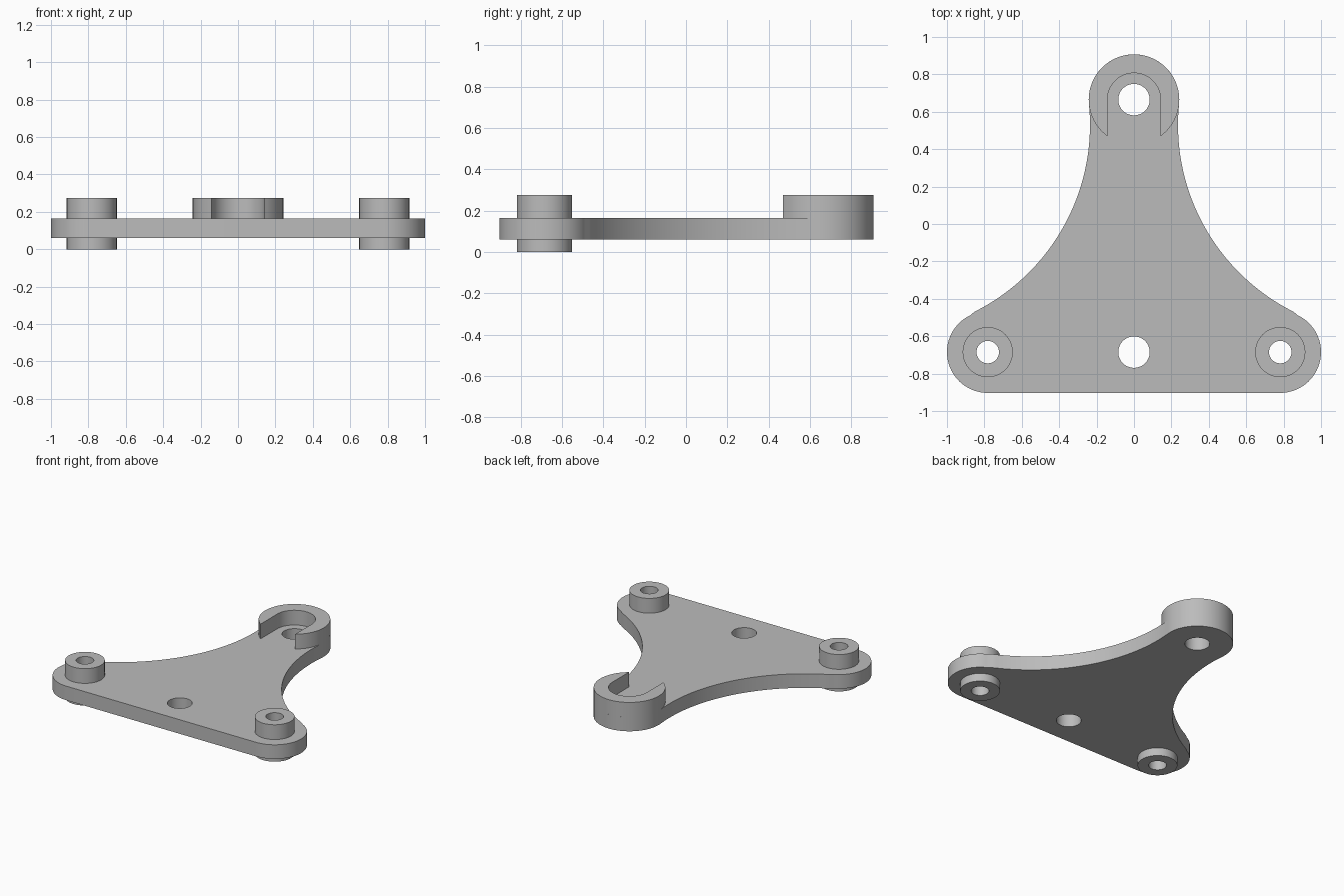
import bpy
import bmesh
from math import acos, atan2, cos, pi, sin, hypot

if "Cube" in bpy.data.objects:
    bpy.data.objects.remove(bpy.data.objects["Cube"], do_unlink=True)

grey = bpy.data.materials.new("plain grey")
grey.use_nodes = True
grey.diffuse_color = (0.5, 0.5, 0.5, 1)
grey.node_tree.nodes["Principled BSDF"].inputs["Base Color"].default_value = grey.diffuse_color

# Main dimensions
PLATE_LOW, PLATE_HIGH, TOP = 0.06, 0.165, 0.275
FOOT_X, FOOT_Y, FOOT_R = 0.782, -0.685, 0.218
HEAD_Y, HEAD_R = 0.665, 0.242
WAIST_X, WAIST_Y = 1.352, 0.53
BOSS_R, BOSS_HOLE, BIG_HOLE, SLOT_R = 0.134, 0.06, 0.084, 0.142


def arc(cx, cy, r, start, end, steps=32):
    return [(cx + r * cos(start + (end - start) * i / steps),
             cy + r * sin(start + (end - start) * i / steps)) for i in range(steps + 1)]


def circle(cx, cy, r):
    return arc(cx, cy, r, 0, 2 * pi, 64)[:-1]


def prism(name, loops, low, high):
    """Fill an outline with its holes, then extrude it upward."""
    bm = bmesh.new()
    edges = []
    for loop in loops:
        verts = [bm.verts.new((x, y, low)) for x, y in loop]
        edges += [bm.edges.new((a, b)) for a, b in zip(verts, verts[1:] + verts[:1])]
    bmesh.ops.triangle_fill(bm, use_beauty=True, use_dissolve=False, edges=edges)
    raised = bmesh.ops.extrude_face_region(bm, geom=bm.faces[:], use_keep_orig=True)["geom"]
    bmesh.ops.translate(bm, vec=(0, 0, high - low),
                        verts=[g for g in raised if isinstance(g, bmesh.types.BMVert)])
    bmesh.ops.recalc_face_normals(bm, faces=bm.faces[:])
    mesh = bpy.data.meshes.new(name)
    bm.to_mesh(mesh)
    bm.free()
    mesh.materials.append(grey)
    obj = bpy.data.objects.new(name, mesh)
    bpy.context.collection.objects.link(obj)
    bpy.ops.object.select_all(action="DESELECT")
    obj.select_set(True)
    bpy.context.view_layer.objects.active = obj
    bpy.ops.object.shade_smooth_by_angle(angle=pi / 6)


# Plate: rounded feet and head joined by tangent concave flanks
foot_angle = atan2(WAIST_Y - FOOT_Y, WAIST_X - FOOT_X)
head_angle = atan2(WAIST_Y - HEAD_Y, WAIST_X)
waist_r = hypot(WAIST_X, WAIST_Y - HEAD_Y) - HEAD_R
right_half = arc(FOOT_X, FOOT_Y, FOOT_R, -pi / 2, foot_angle)
right_half += arc(WAIST_X, WAIST_Y, waist_r, foot_angle + pi, head_angle + pi, 48)[1:-1]
right_half += arc(0, HEAD_Y, HEAD_R, head_angle, pi / 2)
left_half = [(-x, y) for x, y in reversed(right_half[:-1])]
holes = [circle(0, HEAD_Y, BIG_HOLE), circle(0, FOOT_Y, BIG_HOLE)]
holes += [circle(side * FOOT_X, FOOT_Y, BOSS_HOLE) for side in (-1, 1)]
prism("base_plate", [right_half + left_half] + holes, PLATE_LOW, PLATE_HIGH)

# Raised lip around the head, open toward the front
tip = acos(SLOT_R / HEAD_R)
lip = arc(0, HEAD_Y, HEAD_R, -tip, pi + tip, 64) + arc(0, HEAD_Y, SLOT_R, pi, 0, 48)
prism("head_lip", [lip], PLATE_HIGH, TOP)

# Hollow bosses above and below each foot
for side, label in ((1, "left"), (-1, "right")):
    rings = [circle(side * FOOT_X, FOOT_Y, r) for r in (BOSS_R, BOSS_HOLE)]
    prism(label + "_upper_boss", rings, PLATE_HIGH, TOP)
    prism(label + "_lower_boss", rings, 0, PLATE_LOW)
